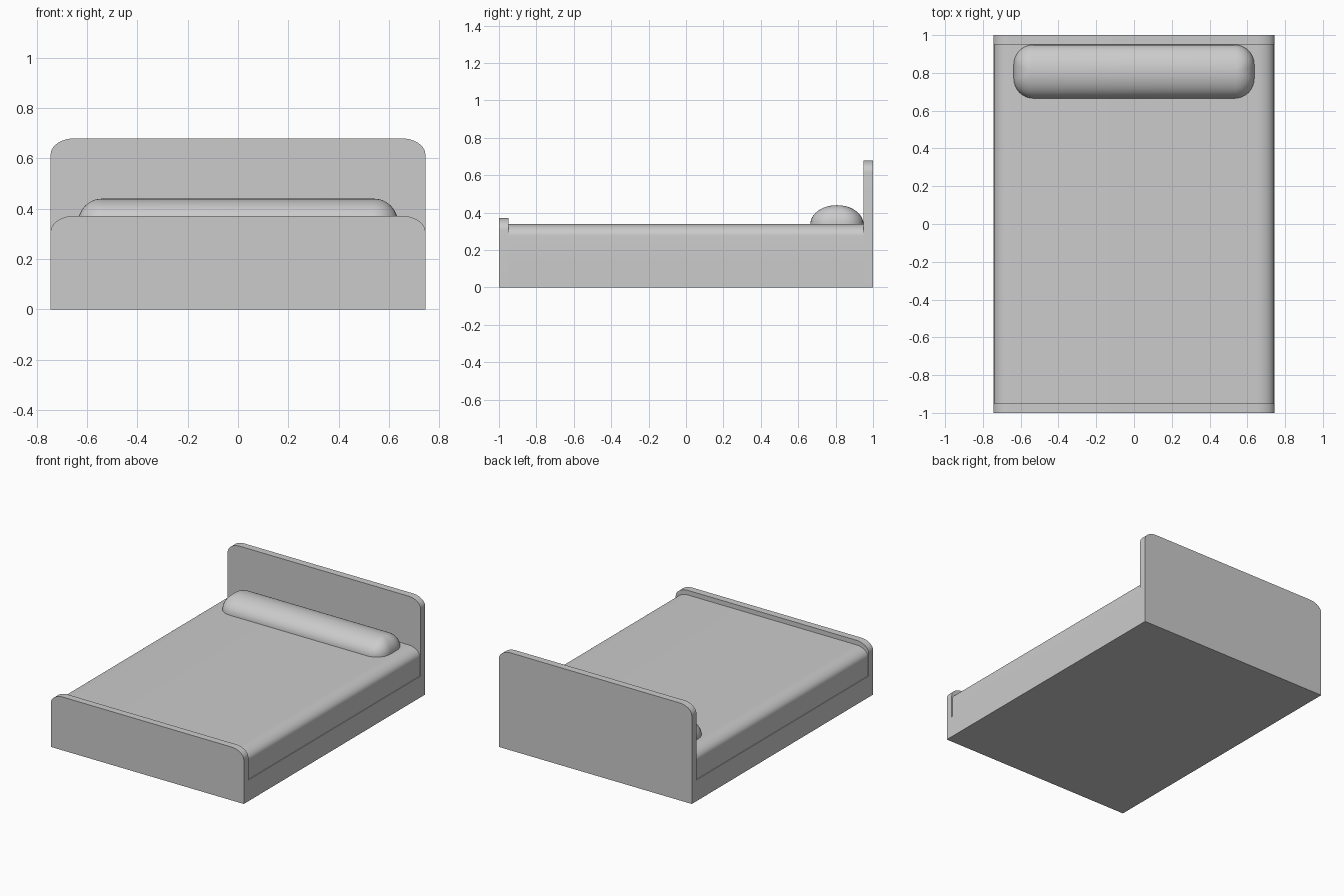
import bpy
import bmesh
from math import sin, cos, pi

if "Cube" in bpy.data.objects:
    bpy.data.objects.remove(bpy.data.objects["Cube"])

HALF_W = 0.745


def finish(name, bm):
    bmesh.ops.recalc_face_normals(bm, faces=bm.faces)
    mesh = bpy.data.meshes.new(name)
    bm.to_mesh(mesh)
    bm.free()
    obj = bpy.data.objects.new(name, mesh)
    bpy.context.collection.objects.link(obj)
    bpy.context.view_layer.objects.active = obj
    obj.select_set(True)
    bpy.ops.object.shade_smooth_by_angle(angle=0.6)
    obj.select_set(False)
    return obj


def slab(name, half_w, y0, y1, z0, z1, rx=0.0, rz=0.0, steps=10):
    """Extrude along y a front profile with elliptical upper corners."""
    right = [(half_w, z0)]
    if rx:
        for i in range(steps + 1):
            a = i / steps * pi / 2
            right.append((half_w - rx + rx * cos(a), z1 - rz + rz * sin(a)))
    else:
        right.append((half_w, z1))
    outline = right + [(-x, z) for x, z in reversed(right)]
    bm = bmesh.new()
    face = bm.faces.new([bm.verts.new((x, y0, z)) for x, z in outline])
    ext = bmesh.ops.extrude_face_region(bm, geom=[face])
    verts = [v for v in ext["geom"] if isinstance(v, bmesh.types.BMVert)]
    bmesh.ops.translate(bm, verts=verts, vec=(0, y1 - y0, 0))
    return finish(name, bm)


def bolster(name, yc, z0, half_x, half_y, height, round_x, corner, layers=12, steps=8):
    """Domed cushion made of stacked rounded rectangles."""
    bm = bmesh.new()
    rings = []
    for k in range(layers):
        t = k / layers * pi / 2
        s = cos(t)
        hx, hy, r = half_x - round_x + round_x * s, half_y * s, corner * s
        ring = []
        for q, (sx, sy) in enumerate([(1, 1), (-1, 1), (-1, -1), (1, -1)]):
            for i in range(steps + 1):
                a = (q + i / steps) * pi / 2
                ring.append(bm.verts.new((sx * (hx - r) + r * cos(a),
                                          yc + sy * (hy - r) + r * sin(a),
                                          z0 + height * sin(t))))
        rings.append(ring)
    n = len(rings[0])
    for lo, hi in zip(rings, rings[1:]):
        for i in range(n):
            j = (i + 1) % n
            bm.faces.new((lo[i], lo[j], hi[j], hi[i]))
    # close the crown along a ridge line, and the underside
    x_top = half_x - round_x
    ridge = [bm.verts.new((sx * x_top, yc, z0 + height)) for sx in (1, -1)]
    top, m = rings[-1], steps + 1
    owner = [ridge[0 if (i // m) in (0, 3) else 1] for i in range(n)]
    for i in range(n):
        j = (i + 1) % n
        if owner[i] is owner[j]:
            bm.faces.new((top[i], top[j], owner[i]))
        else:
            bm.faces.new((top[i], top[j], owner[j], owner[i]))
    bm.faces.new(list(reversed(rings[0])))
    return finish(name, bm)


# Bed frame
slab("headboard", HALF_W, 0.95, 1.0, 0, 0.68, 0.095, 0.065)
slab("footboard", HALF_W, -1.0, -0.95, 0, 0.372, 0.095, 0.065)
slab("bed_base", HALF_W, -0.95, 0.95, 0, 0.148)

# Mattress, slightly narrower than the frame, with rounded long edges
slab("mattress", HALF_W - 0.005, -0.95, 0.95, 0.148, 0.34, 0.09, 0.062)

# Long pillow against the headboard
bolster("pillow", 0.807, 0.339, 0.637, 0.142, 0.101, 0.095, 0.105)
